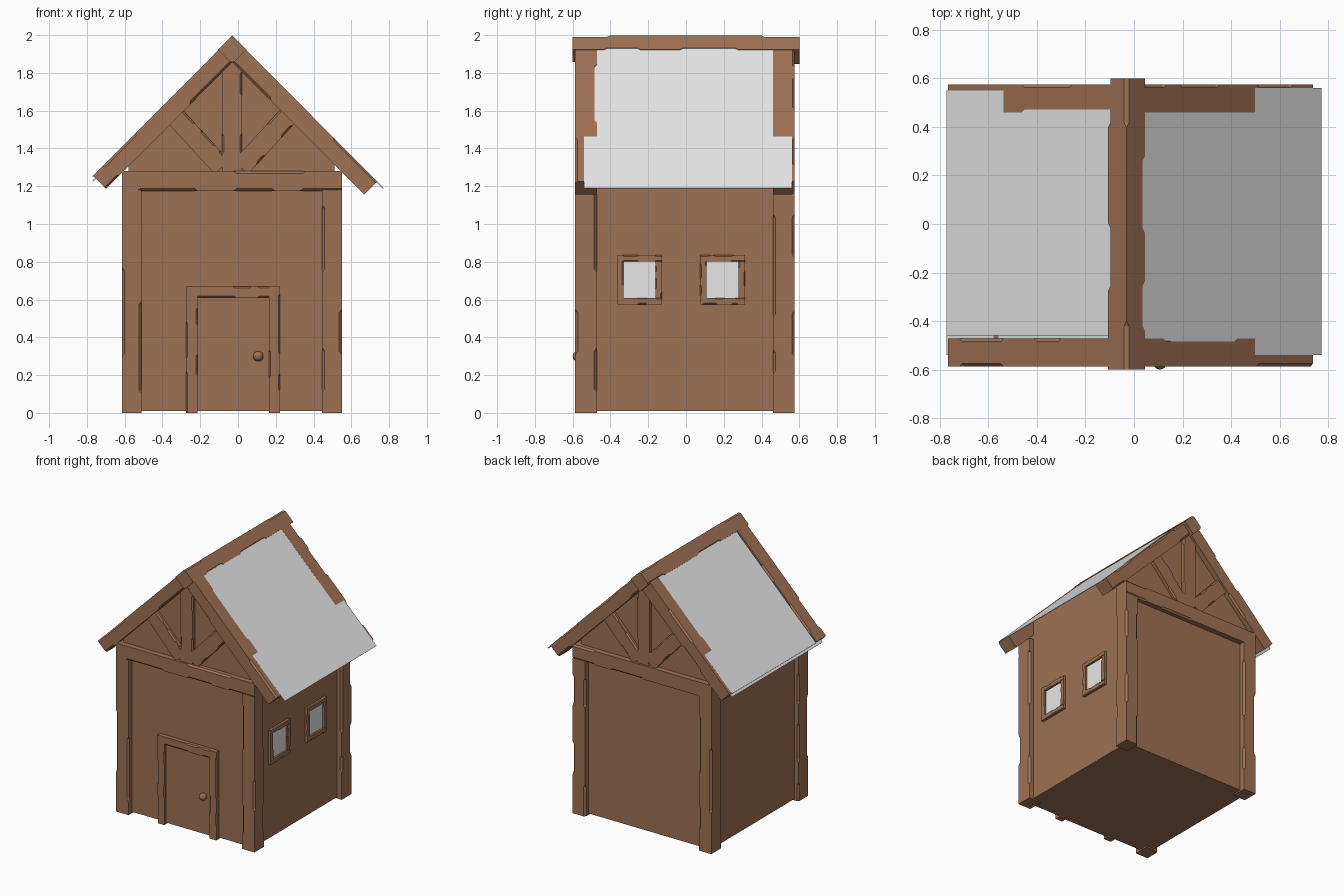
import bpy, bmesh, math, random
from mathutils import Matrix, Vector

if "Cube" in bpy.data.objects:
    bpy.data.objects.remove(bpy.data.objects["Cube"])

random.seed(4)
CX = -0.035          # centre line of the house body


def material(name, rgb):
    m = bpy.data.materials.new(name)
    m.diffuse_color = (*rgb, 1)
    m.use_nodes = True
    m.node_tree.nodes["Principled BSDF"].inputs["Base Color"].default_value = m.diffuse_color
    return m


WOOD = material("brown wood", (0.342, 0.165, 0.089))
GREY = material("pale grey", (0.8, 0.8, 0.8))


def finish(name, bm, mat):
    bmesh.ops.recalc_face_normals(bm, faces=bm.faces)
    me = bpy.data.meshes.new(name)
    bm.to_mesh(me)
    bm.free()
    me.materials.append(mat)
    ob = bpy.data.objects.new(name, me)
    bpy.context.collection.objects.link(ob)
    return ob


def box(name, x, y, z, mat=WOOD, angle=0, chips=0.0):
    """Box from (min, max) ranges, turned about y, with randomly chipped long edges."""
    lo, hi = Vector((x[0], y[0], z[0])), Vector((x[1], y[1], z[1]))
    size, mid = hi - lo, (lo + hi) / 2
    bm = bmesh.new()
    bmesh.ops.create_cube(bm, size=1)
    bmesh.ops.scale(bm, vec=size, verts=bm.verts)
    if chips:
        axis = max(range(3), key=lambda i: size[i])
        n = Vector([float(i == axis) for i in range(3)])
        for k in range(5):
            t = (k - 2 + random.uniform(-0.35, 0.35)) / 5.5
            bmesh.ops.bisect_plane(bm, geom=bm.verts[:] + bm.edges[:] + bm.faces[:],
                                   plane_co=n * t * size[axis], plane_no=n)
        long_edges = [e for e in bm.edges
                      if abs((e.verts[0].co - e.verts[1].co).normalized().dot(n)) > 0.99]
        picked = random.sample(long_edges, len(long_edges) // 3)
        bmesh.ops.bevel(bm, geom=picked, offset=chips, segments=1, affect='EDGES')
    bm.transform(Matrix.Translation(mid) @ Matrix.Rotation(angle, 4, 'Y'))
    return finish(name, bm, mat)


def sloped(name, start, end, width, y, mat=WOOD, chips=0.0):
    """Bar in the xz plane between two centre points."""
    a, b = Vector(start), Vector(end)
    m, d = (a + b) / 2, b - a
    h = d.length / 2
    return box(name, (m.x - h, m.x + h), y, (m.y - width / 2, m.y + width / 2),
               mat, -math.atan2(d.y, d.x), chips)


# walls with gable ends, as one extruded outline
bm = bmesh.new()
outline = [(-0.58, 0.01), (0.51, 0.01), (0.51, 1.43), (-0.03, 1.95), (-0.58, 1.42)]
f = bm.faces.new([bm.verts.new((x, -0.545, z)) for x, z in outline])
r = bmesh.ops.extrude_face_region(bm, geom=[f])
bmesh.ops.translate(bm, vec=(0, 1.078, 0),
                    verts=[v for v in r["geom"] if isinstance(v, bmesh.types.BMVert)])
finish("walls", bm, WOOD)

# both gable ends: posts, cross beam, king post, braces and roof edge beams
for end, y, inner in (("front", (-0.587, -0.472), (-0.572, -0.50)),
                      ("back", (0.46, 0.575), (0.49, 0.56))):
    box(end + "_left_post", (-0.615, -0.51), y, (0, 1.18), chips=0.014)
    box(end + "_right_post", (0.445, 0.55), y, (0, 1.18), chips=0.014)
    box(end + "_cross_beam", (-0.615, 0.55), y, (1.175, 1.28), chips=0.012)
    box(end + "_king_post", (-0.085, 0.02), inner, (1.27, 1.88), chips=0.01)
    for side, s in (("left", -1), ("right", 1)):
        sloped(f"{end}_{side}_brace", (CX + s * 0.05, 1.30), (CX + s * 0.33, 1.605), 0.105,
               inner, chips=0.01)
        reach = 0.77 if s > 0 else 0.74
        off = 0.037      # half beam thickness, split along x and z
        sloped(f"{end}_{side}_roof_beam", (-0.03 + s * (0.04 - off), 1.96 - off),
               (-0.03 + s * (reach - off), 1.998 - reach - off), 0.097, y, chips=0.012)

# ridge beam standing on its corner
box("ridge_beam", (-0.0845, 0.0225), (-0.6, 0.6), (1.8695, 1.9765),
    angle=math.pi / 4, chips=0.014)

# thin roof sheets
sloped("right_roof_sheet", (0.0, 1.959), (0.77, 1.189), 0.006, (-0.54, 0.56), GREY)
sloped("left_roof_sheet", (-0.06, 1.959), (-0.77, 1.249), 0.006, (-0.46, 0.55), GREY)
sloped("left_lower_roof_sheet", (-0.06, 1.935), (-0.77, 1.225), 0.006, (-0.54, 0.55), GREY)

# door, its frame and knob
box("door", (-0.215, 0.165), (-0.555, -0.53), (0.01, 0.61))
box("door_frame_left", (-0.275, -0.215), (-0.578, -0.53), (0, 0.67), chips=0.008)
box("door_frame_right", (0.165, 0.222), (-0.578, -0.53), (0, 0.67), chips=0.008)
box("door_frame_top", (-0.215, 0.165), (-0.578, -0.53), (0.61, 0.67), chips=0.008)
bm = bmesh.new()
bmesh.ops.create_uvsphere(bm, u_segments=16, v_segments=10, radius=0.027)
bm.transform(Matrix.Translation((0.107, -0.573, 0.30)))
knob = finish("door_knob", bm, WOOD)
for p in knob.data.polygons:
    p.use_smooth = True

# two framed windows on the right wall
for tag, y0, y1 in (("front", -0.365, -0.128), ("rear", 0.075, 0.312)):
    x, t = (0.49, 0.53), 0.033
    box(tag + "_window_glass", (0.507, 0.515), (y0 + t, y1 - t), (0.608, 0.802), GREY)
    box(tag + "_window_sill", x, (y0, y1), (0.575, 0.608), chips=0.006)
    box(tag + "_window_head", x, (y0, y1), (0.802, 0.835), chips=0.006)
    box(tag + "_window_front_jamb", x, (y0, y0 + t), (0.608, 0.802), chips=0.006)
    box(tag + "_window_rear_jamb", x, (y1 - t, y1), (0.608, 0.802), chips=0.006)
